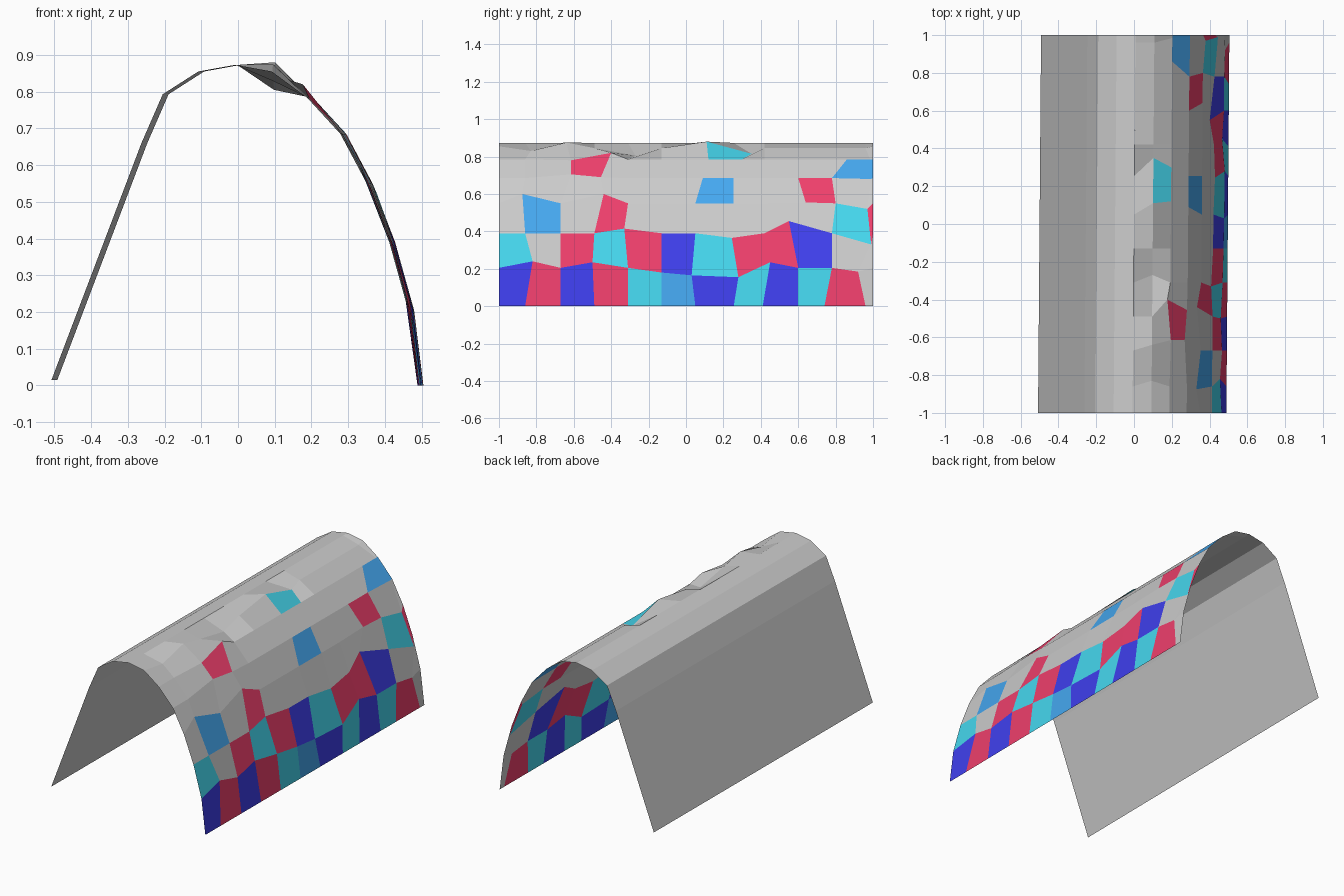
import bpy

if "Cube" in bpy.data.objects:
    bpy.data.objects.remove(bpy.data.objects["Cube"])

SKEW = 0.008  # the whole vault is turned very slightly in plan


def material(name, rgb):
    m = bpy.data.materials.new(name)
    m.diffuse_color = (*rgb, 1)
    m.use_nodes = True
    m.node_tree.nodes["Principled BSDF"].inputs["Base Color"].default_value = m.diffuse_color
    return m


def sheet(name, rows, mats=(), index=None):
    """Flat-shaded sheet from equal-length rows of points."""
    n = len(rows[0])
    verts = [(x + SKEW * y, y, z) for row in rows for x, y, z in row]
    faces, ids = [], []
    for r in range(len(rows) - 1):
        for c in range(n - 1):
            a = r * n + c
            faces.append((a, a + 1, a + n + 1, a + n))
            ids.append(index(r, c) if index else 0)
    me = bpy.data.meshes.new(name)
    me.from_pydata(verts, [], faces)
    for m in mats:
        me.materials.append(m)
    for p, i in zip(me.polygons, ids):
        p.material_index = i
    ob = bpy.data.objects.new(name, me)
    bpy.context.collection.objects.link(ob)
    return ob


# Plain left wall and crown strips
left = [(-.5, .015), (-.255, .66), (-.197, .793), (-.1, .855), (0, .873)]
sheet("left_wall", [[(x, y, z) for y in (1, -1)] for x, z in left[:3]])
sheet("crown", [[(x, y, z) for y in (1, -1)] for x, z in left[2:]])

# Irregular tiled right wall: regular grid with some corners moved
cols = [-1, -.86, -.67, -.49, -.31, -.13, .05, .255, .42, .6, .78, .96, 1]
levels = [0, .205, .39, .55, .685, .785, .845, .873]
moved = {  # (row, column): (y, z)
    (0, 8): (.41, 0), (0, 10): (.74, 0),
    (1, 1): (-.82, .24), (1, 3): (-.5, .235), (1, 5): (-.13, .18),
    (1, 6): (.03, .165), (1, 7): (.28, .155), (1, 8): (.45, .235),
    (1, 11): (.92, .185), (2, 4): (-.33, .415), (2, 7): (.245, .365),
    (2, 9): (.55, .455), (2, 11): (.99, .33), (3, 1): (-.875, .6),
    (3, 3): (-.44, .6), (3, 9): (.64, .555), (3, 10): (.8, .55),
    (3, 11): (.97, .52), (4, 2): (-.615, .705), (4, 3): (-.455, .69),
    (4, 6): (.09, .685), (4, 11): (.99, .68), (5, 2): (-.615, .78),
    (5, 3): (-.4, .82), (5, 6): (.12, .785), (5, 7): (.3, .785),
    (5, 10): (.86, .785), (5, 11): (.985, .785), (6, 1): (-.83, .83),
    (6, 2): (-.64, .875), (6, 4): (-.27, .805), (6, 6): (.11, .88),
    (6, 7): (.35, .815),
}
curve = [(0, .497), (.2, .473), (.39, .42), (.5, .38), (.6, .337),
         (.7, .278), (.785, .195), (.82, .18)]


def width(z):
    for (z0, x0), (z1, x1) in zip(curve, curve[1:]):
        if z <= z1:
            return x0 + (x1 - x0) * (z - z0) / (z1 - z0)
    return curve[-1][1]


rows = []
for r, level in enumerate(levels):
    row = []
    for c, col in enumerate(cols):
        y, z = moved.get((r, c), (col, level))
        if r == 6 and c in (0, 12):
            z = .855
        x = (.1, 0)[r - 6] if r >= 6 else width(z)
        row.append((x, y, z))
    rows.append(row)

# Tile colours, bottom row first: grey, red, blue, cyan, light blue
tiles = ["BRBRCLBCBCRG", "CGRCRBCRRBGG", "GLGRGGGGGGCR", "GGGGGGLGGRGG",
         "GGRGGGGGGGLL", "GGGGGGCGGGGG", "GGGGGGGGGGGG"]
mats = [material("grey", (.8, .8, .8)), material("red", (.86, .05, .15)),
        material("blue", (.05, .05, .85)), material("cyan", (.06, .68, .86)),
        material("light_blue", (.06, .39, .87))]
sheet("tiled_wall", rows, mats, lambda r, c: "GRBCL".index(tiles[r][c]))
